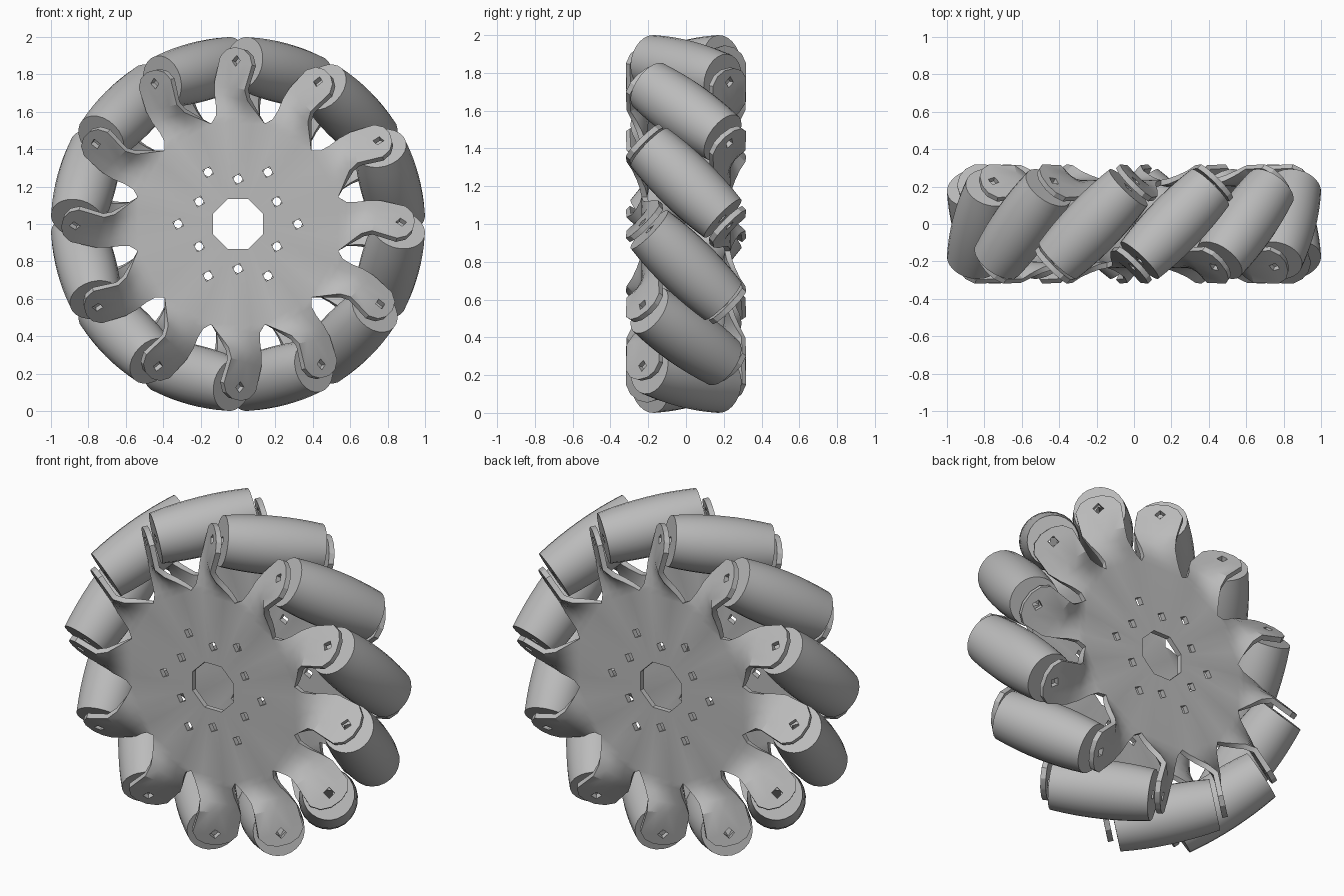
import bpy, bmesh, math
from mathutils import Matrix, Vector

cube = bpy.data.objects.get("Cube")
if cube:
    bpy.data.objects.remove(cube, do_unlink=True)

COUNT = 12
STEP = math.tau / COUNT
PLATE_Y = -0.22          # mid-plane of the front plate
PIN_R = 0.87             # distance of the tab holes from the hub axis
ROLLER_R = 0.84          # distance of the roller axes from the hub axis
LEAN = STEP / 2          # tabs lean to face their rollers squarely
CENTRE = Matrix.Translation((0, 0, 1))

grey = bpy.data.materials.new("plain grey")
grey.use_nodes = True
colour = (0.5, 0.5, 0.5, 1)
grey.diffuse_color = colour
grey.node_tree.nodes["Principled BSDF"].inputs["Base Color"].default_value = colour


def make_object(name, bm):
    mesh = bpy.data.meshes.new(name)
    bmesh.ops.recalc_face_normals(bm, faces=bm.faces)
    bm.to_mesh(mesh)
    bm.free()
    mesh.materials.append(grey)
    obj = bpy.data.objects.new(name, mesh)
    bpy.context.collection.objects.link(obj)
    return obj


def add_prism(bm, centre, axis, radius, depth, sides=4, turn=0.0):
    rot = Vector(axis).to_track_quat('Z', 'Y').to_matrix().to_4x4()
    bmesh.ops.create_cone(bm, cap_ends=True, segments=sides, radius1=radius,
                          radius2=radius, depth=depth,
                          matrix=Matrix.Translation(centre) @ rot @ Matrix.Rotation(turn, 4, 'Z'))


def finish(obj, cutter_bm, thickness=0.0):
    """Thicken, drill the holes, then shade smooth with sharp edges."""
    cutter = make_object("hole_cutter", cutter_bm)
    cutter.hide_render = True
    bpy.ops.object.select_all(action='DESELECT')
    bpy.context.view_layer.objects.active = obj
    obj.select_set(True)
    if thickness:
        solid = obj.modifiers.new("thickness", 'SOLIDIFY')
        solid.thickness = thickness
        solid.offset = 0
        bpy.ops.object.modifier_apply(modifier=solid.name)
    cut = obj.modifiers.new("holes", 'BOOLEAN')
    cut.operation = 'DIFFERENCE'
    cut.solver = 'EXACT'
    cut.object = cutter
    bpy.ops.object.modifier_apply(modifier=cut.name)
    bpy.data.objects.remove(cutter, do_unlink=True)
    bpy.ops.object.shade_smooth_by_angle(angle=math.radians(30))


# Side plate: flat hub sector plus a twisted arm, repeated around the hub
# Each station: height along the arm, half width, twist (0-1), lean (0-1)
STATIONS = [(0.536, 0.1436, 0.0, 0.0), (0.575, 0.118, 0.1, 0.0),
            (0.625, 0.105, 0.35, 0.2), (0.68, 0.105, 0.7, 0.6),
            (0.74, 0.118, 1.0, 1.0), (0.87, 0.125, 1.0, 1.0),
            (0.915, 0.09, 1.0, 1.0), (0.937, 0.035, 1.0, 1.0)]
ACROSS = (-1, -0.5, 0, 0.5, 1)

bm = bmesh.new()
for k in range(COUNT):
    turn = Matrix.Rotation(k * STEP, 3, 'Y')
    hub = bm.verts.new((0, PLATE_Y, 0))
    rows = []
    for r, half, twist, lean in STATIONS:
        tw, yaw = twist * math.pi / 4, lean * LEAN
        mid = Vector(((r - PIN_R) * math.tan(LEAN) * lean, PLATE_Y, r))
        side = Vector((math.cos(yaw) * math.cos(tw), -math.sin(tw),
                       -math.sin(yaw) * math.cos(tw)))
        rows.append([bm.verts.new(turn @ (mid + side * half * u)) for u in ACROSS])
    for i in range(len(ACROSS) - 1):
        bm.faces.new((hub, rows[0][i], rows[0][i + 1]))
        for a, b in zip(rows, rows[1:]):
            bm.faces.new((a[i], b[i], b[i + 1], a[i + 1]))
bmesh.ops.remove_doubles(bm, verts=bm.verts, dist=0.001)
front_plate = make_object("front_plate", bm)

# Axle hole, two rings of bolt holes, and a pin hole in every tab
holes = bmesh.new()
add_prism(holes, (0, PLATE_Y, 0), (0, 1, 0), 0.145, 0.1, 8, math.pi / 8)
for k in range(6):
    for radius, angle in ((0.24, k * STEP * 2), (0.32, (k + 0.5) * STEP * 2)):
        add_prism(holes, (radius * math.sin(angle), PLATE_Y, radius * math.cos(angle)),
                  (0, 1, 0), 0.03, 0.1, 4, 0.3)
for k in range(COUNT):
    turn = Matrix.Rotation(k * STEP, 3, 'Y')
    add_prism(holes, turn @ Vector((0, PLATE_Y, PIN_R)),
              turn @ Vector((math.cos(LEAN), 1, -math.sin(LEAN))), 0.03, 0.08)
finish(front_plate, holes, 0.03)
front_plate.matrix_world = CENTRE

# Rear plate is the front one turned half round
rear_plate = bpy.data.objects.new("rear_plate", front_plate.data)
bpy.context.collection.objects.link(rear_plate)
rear_plate.matrix_world = CENTRE @ Matrix.Rotation(math.pi, 4, 'X')

# Barrel roller, curved so the rolling outline stays round
HALF, SEGS, RINGS = 0.275, 24, 9
bm = bmesh.new()
loops = []
for i in range(RINGS):
    t = HALF * (2 * i / (RINGS - 1) - 1)
    radius = math.sqrt(1 - t * t / 2) - ROLLER_R
    loops.append([bm.verts.new((t, radius * math.cos(j * math.tau / SEGS),
                                radius * math.sin(j * math.tau / SEGS)))
                  for j in range(SEGS)])
for a, b in zip(loops, loops[1:]):
    for j in range(SEGS):
        n = (j + 1) % SEGS
        bm.faces.new((a[j], a[n], b[n], b[j]))
bm.faces.new(loops[0])
bm.faces.new(loops[-1])
roller = make_object("roller_1", bm)
bore = bmesh.new()
add_prism(bore, (0, 0, 0), (1, 0, 0), 0.03, 1.0)
finish(roller, bore)

# Ring of rollers, each skewed 45 degrees to the hub axis
for k in range(COUNT):
    obj = roller
    if k:
        obj = bpy.data.objects.new(f"roller_{k + 1}", roller.data)
        bpy.context.collection.objects.link(obj)
    obj.matrix_world = (CENTRE @ Matrix.Rotation((k + 0.5) * STEP, 4, 'Y')
                        @ Matrix.Translation((0, 0, ROLLER_R))
                        @ Matrix.Rotation(math.pi / 4, 4, 'Z'))
